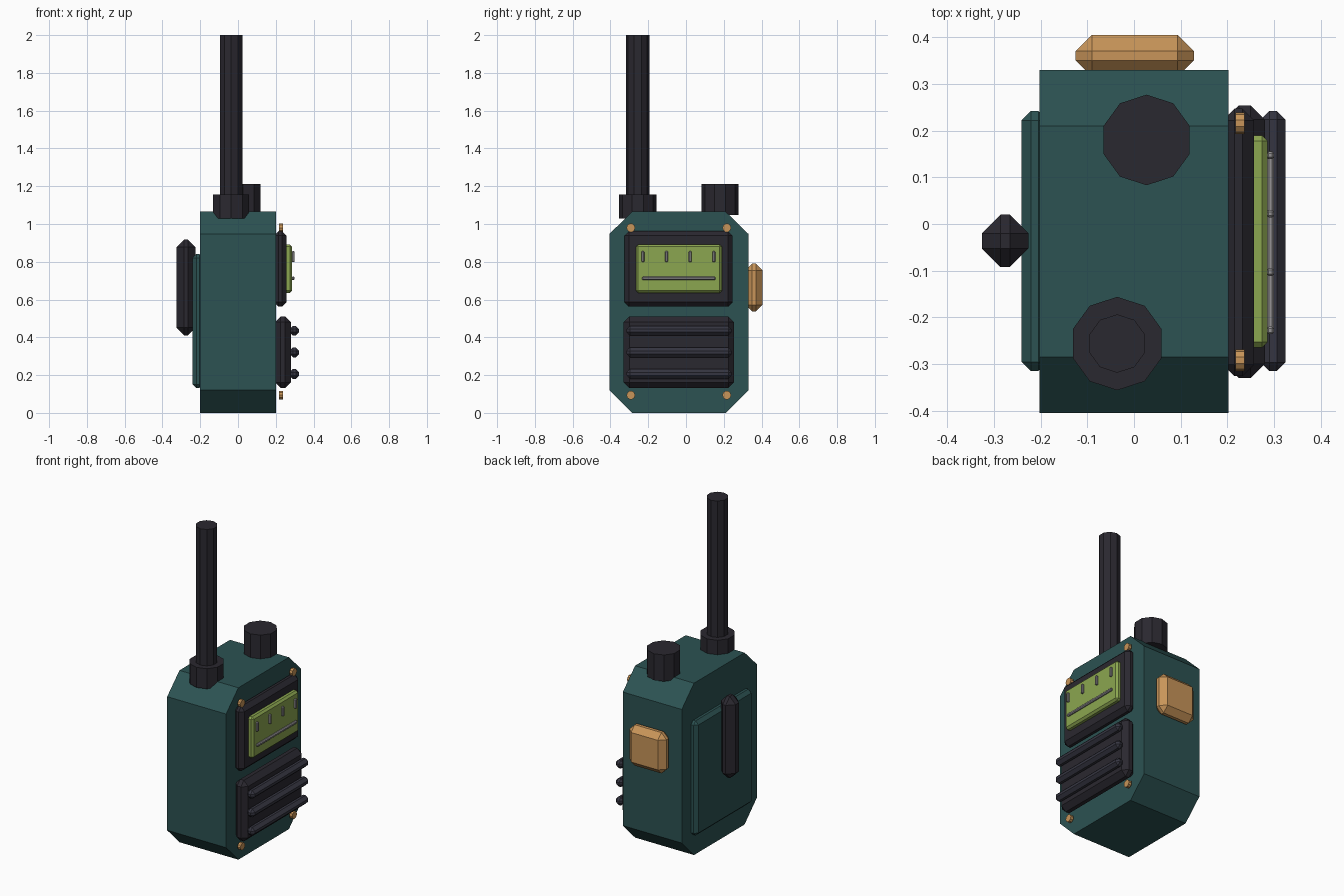
import bpy, bmesh
from math import pi
from mathutils import Matrix, Vector

if "Cube" in bpy.data.objects:
    bpy.data.objects.remove(bpy.data.objects["Cube"])


def material(name, rgb):
    m = bpy.data.materials.new(name)
    m.diffuse_color = (*rgb, 1)
    m.use_nodes = True
    m.node_tree.nodes["Principled BSDF"].inputs["Base Color"].default_value = m.diffuse_color
    return m


TEAL = material("teal_shell", (0.025, 0.085, 0.085))
DARK = material("dark_rubber", (0.023, 0.021, 0.029))
SLATE = material("slate_bars", (0.036, 0.036, 0.053))
GOLD = material("brass", (0.58, 0.30, 0.10))
GREEN = material("display_green", (0.26, 0.38, 0.08))
GREY = material("display_marks", (0.30, 0.29, 0.30))


def finish(bm, name, mat):
    bmesh.ops.recalc_face_normals(bm, faces=bm.faces)
    mesh = bpy.data.meshes.new(name)
    bm.to_mesh(mesh)
    bm.free()
    mesh.materials.append(mat)
    ob = bpy.data.objects.new(name, mesh)
    bpy.context.collection.objects.link(ob)
    return ob


def box(name, mat, xs, ys, zs, bevel):
    """Chamfered box given by its min/max on each axis."""
    lo, hi = (Vector(v) for v in zip(xs, ys, zs))
    bm = bmesh.new()
    bmesh.ops.create_cube(bm, size=1)
    bmesh.ops.scale(bm, vec=hi - lo, verts=bm.verts)
    bmesh.ops.translate(bm, vec=(lo + hi) / 2, verts=bm.verts)
    bmesh.ops.bevel(bm, geom=bm.edges[:], offset=bevel, segments=1,
                    affect='EDGES', clamp_overlap=True)
    return finish(bm, name, mat)


def cylinder(name, mat, center, r, depth, sides=10, along_x=False):
    bm = bmesh.new()
    rot = Matrix.Rotation(pi / 2, 4, 'Y') if along_x else Matrix()
    bmesh.ops.create_cone(bm, cap_ends=True, segments=sides, radius1=r, radius2=r,
                          depth=depth, matrix=Matrix.Translation(center) @ rot)
    return finish(bm, name, mat)


# Body: octagonal side profile extruded across x
profile = [(-0.285, 0), (0.21, 0), (0.33, 0.12), (0.33, 0.948),
           (0.21, 1.065), (-0.285, 1.065), (-0.405, 0.948), (-0.405, 0.12)]
bm = bmesh.new()
face = bm.faces.new([bm.verts.new((-0.202, y, z)) for y, z in profile])
ext = bmesh.ops.extrude_face_region(bm, geom=[face])
bmesh.ops.translate(bm, vec=(0.404, 0, 0),
                    verts=[v for v in ext["geom"] if isinstance(v, bmesh.types.BMVert)])
finish(bm, "body", TEAL)

# Antenna with collar, and the knob beside it
cylinder("antenna_collar", DARK, (-0.036, -0.256, 1.0925), 0.1, 0.125)
cylinder("antenna", DARK, (-0.036, -0.256, 1.55), 0.0625, 0.90)
cylinder("knob", DARK, (0.027, 0.18, 1.13), 0.097, 0.164)

# Display: frame, screen and marks
box("screen_frame", DARK, (0.19, 0.257), (-0.326, 0.247), (0.562, 0.963), 0.025)
box("screen", GREEN, (0.245, 0.286), (-0.265, 0.19), (0.635, 0.892), 0.012)
for i in range(4):
    y = -0.228 + 0.125 * i
    box(f"screen_tick_{i}", GREY, (0.284, 0.3), (y - 0.008, y + 0.008), (0.798, 0.856), 0.004)
box("screen_line", GREY, (0.284, 0.3), (-0.233, 0.156), (0.703, 0.721), 0.005)

# Speaker grille with three bars
box("speaker_panel", DARK, (0.195, 0.28), (-0.33, 0.254), (0.132, 0.51), 0.03)
for i in range(3):
    z = 0.206 + 0.1145 * i
    box(f"speaker_bar_{i}", SLATE, (0.272, 0.324), (-0.315, 0.242), (z - 0.026, z + 0.026), 0.018)

# Corner screws
for y in (-0.292, 0.216):
    for z in (0.094, 0.98):
        cylinder("screw", GOLD, (0.227, y, z), 0.023, 0.02, 10, True)

# Side button
box("talk_button", GOLD, (-0.125, 0.128), (0.315, 0.405), (0.537, 0.79), 0.035)

# Back cover and belt clip
box("back_cover", TEAL, (-0.241, -0.185), (-0.315, 0.242), (0.131, 0.841), 0.02)
box("belt_clip", DARK, (-0.326, -0.226), (-0.092, 0.02), (0.411, 0.917), 0.04)
